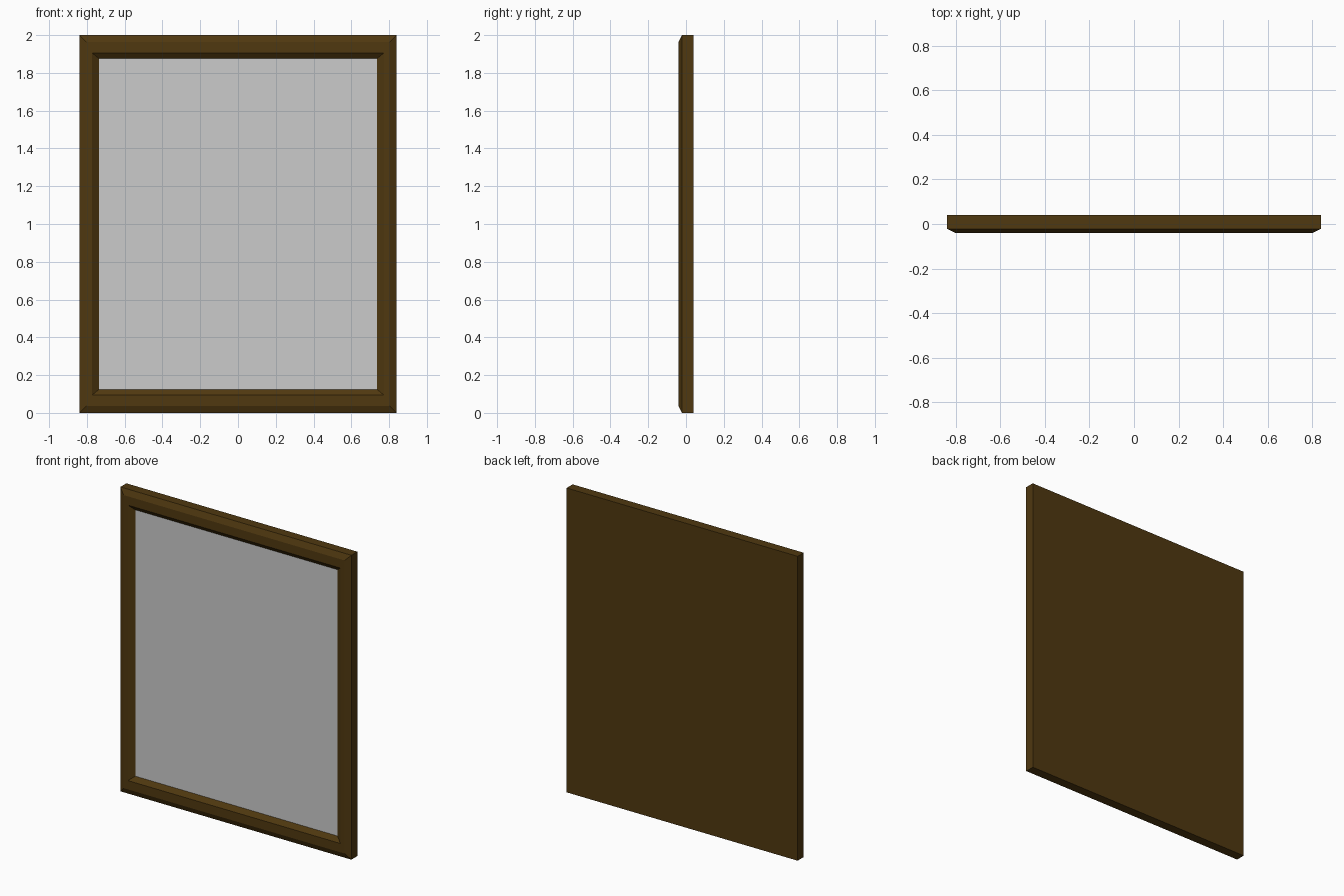
import bpy, bmesh

if "Cube" in bpy.data.objects:
    bpy.data.objects.remove(bpy.data.objects["Cube"])


def material(name, rgb):
    m = bpy.data.materials.new(name)
    m.diffuse_color = (*rgb, 1)
    m.use_nodes = True
    m.node_tree.nodes["Principled BSDF"].inputs["Base Color"].default_value = m.diffuse_color
    return m


def ring(bm, dx, dz, y):
    """Rectangle inset from the outer edge by dx and dz at depth y."""
    x = 0.84 - dx
    return [bm.verts.new(p) for p in
            ((-x, y, dz), (x, y, dz), (x, y, 2 - dz), (-x, y, 2 - dz))]


def finish(bm, name, mat):
    bmesh.ops.recalc_face_normals(bm, faces=bm.faces)
    me = bpy.data.meshes.new(name)
    bm.to_mesh(me)
    bm.free()
    me.materials.append(mat)
    ob = bpy.data.objects.new(name, me)
    bpy.context.collection.objects.link(ob)
    return ob


def loft(name, profile, mat):
    """Join successive rectangles and cap both ends."""
    bm = bmesh.new()
    rings = [ring(bm, *p) for p in profile]
    for a, b in zip(rings, rings[1:]):
        for i in range(4):
            j = (i + 1) % 4
            bm.faces.new((a[i], a[j], b[j], b[i]))
    bm.faces.new(rings[0])
    bm.faces.new(rings[-1])
    return finish(bm, name, mat)


wood = material("dark brown wood", (0.08, 0.04, 0.005))
glass = material("mirror grey", (0.6, 0.6, 0.6))

# Frame with solid back, chamfered outer edge and sloping inner lip
loft("frame", [(0, 0, 0.04), (0, 0, -0.022), (0.037, 0.037, -0.04),
               (0.068, 0.095, -0.04), (0.106, 0.126, -0.015)], wood)

# Mirror pane: thin plate resting in the recess
loft("mirror_pane", [(0.105, 0.125, -0.012), (0.105, 0.125, -0.016)], glass)
